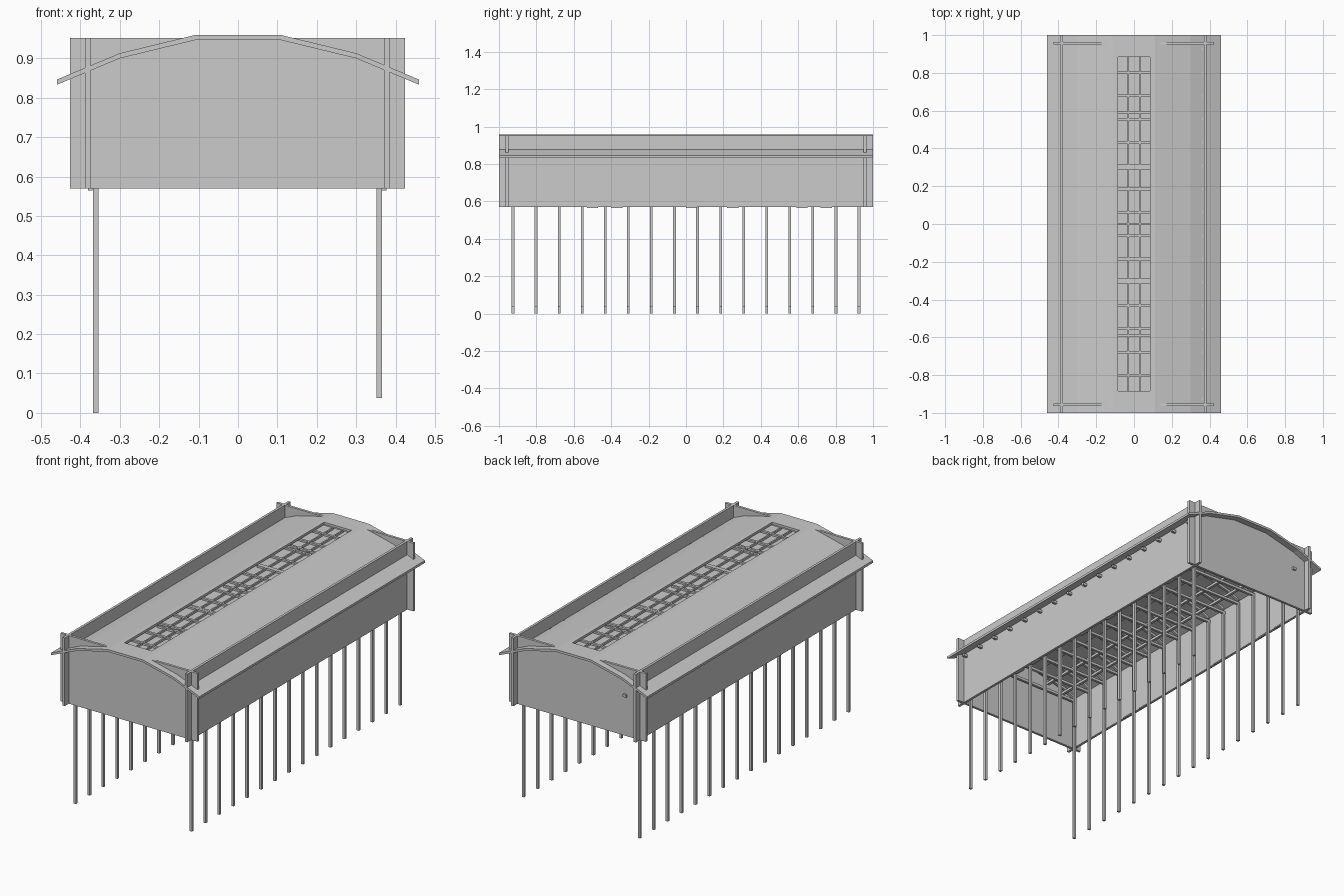
import bpy, bmesh

if "Cube" in bpy.data.objects:
    bpy.data.objects.remove(bpy.data.objects["Cube"])


def box(name, x0, x1, y0, y1, z0, z1):
    bm = bmesh.new()
    bmesh.ops.create_cube(bm, size=1)
    for v in bm.verts:
        v.co = (x1 if v.co.x > 0 else x0, y1 if v.co.y > 0 else y0, z1 if v.co.z > 0 else z0)
    return finish(name, bm)


def finish(name, bm):
    bmesh.ops.recalc_face_normals(bm, faces=bm.faces)
    me = bpy.data.meshes.new(name)
    bm.to_mesh(me)
    bm.free()
    ob = bpy.data.objects.new(name, me)
    bpy.context.collection.objects.link(ob)
    return ob


def arch(name, pts, thick, y0, y1):
    """Strip following pts in xz, thickened downward and extruded along y."""
    prof = pts + [(x, z - thick) for x, z in reversed(pts)]
    bm = bmesh.new()
    face = bm.faces.new([bm.verts.new((x, y0, z)) for x, z in prof])
    new = bmesh.ops.extrude_face_region(bm, geom=[face])["geom"]
    bmesh.ops.translate(bm, vec=(0, y1 - y0, 0),
                        verts=[v for v in new if isinstance(v, bmesh.types.BMVert)])
    return finish(name, bm)


# arched roof with long skylight opening
curve = [(-.46, .846), (-.3, .913), (-.11, .959), (.11, .959), (.3, .913), (.46, .846)]
roof = arch("roof", curve, .013, -1, 1)
cutter = box("skylight_cutter", -.085, .085, -.885, .885, .9, 1)
cutter.hide_render = True
mod = roof.modifiers.new("opening", 'BOOLEAN')
mod.object = cutter
mod.operation = 'DIFFERENCE'
mod.solver = 'EXACT'
bpy.context.view_layer.objects.active = roof
bpy.ops.object.modifier_apply(modifier="opening")
bpy.data.objects.remove(cutter)

# walls crossing at the corners
box("left_wall", -.389, -.375, -1, 1, .57, .952)
box("right_wall", .371, .385, -1, 1, .57, .952)
for s, n in ((-1, "front_wall"), (1, "back_wall")):
    box(n, -.427, .424, s * .957 - .007, s * .957 + .007, .57, .952)

# posts, ties and rafters
inner = [(-.36, .868), (-.3, .898), (-.11, .944), (.11, .944), (.3, .898), (.36, .868)]
for i in range(16):
    y = -.925 + i * 1.85 / 15
    box("left_post", -.368, -.354, y - .007, y + .007, 0, .85)
    box("right_post", .352, .366, y - .007, y + .007, .038, .888)
    box("tie_beam", -.37, .41, y - .007, y + .007, .835, .85)
    arch("rafter", inner, .014, y - .007, y + .007)

# purlins under the roof
for x, z in ((-.3, .885), (-.2, .91), (.2, .91), (.3, .885)):
    box("purlin", x - .007, x + .007, -.95, .95, z - .014, z)

# skylight panel with glazing bars and slats below
box("skylight_panel", -.1, .1, -.9, .9, .926, .934)
for x in (-.03, .03):
    box("glazing_bar", x - .004, x + .004, -.885, .885, .934, .945)
for i in range(1, 6):
    y = -.885 + i * .295
    box("glazing_crossbar", -.085, .085, y - .006, y + .006, .934, .945)

# small peg on the back wall and wall foot pads
box("back_peg", -.31, -.29, .96, .975, .79, .805)
for y in (-.5, -.37, .03, .25, .62, .75):
    for x in (-.375, .371):
        box("foot_pad", x - .006, x + .006, y - .03, y + .03, .565, .572)
